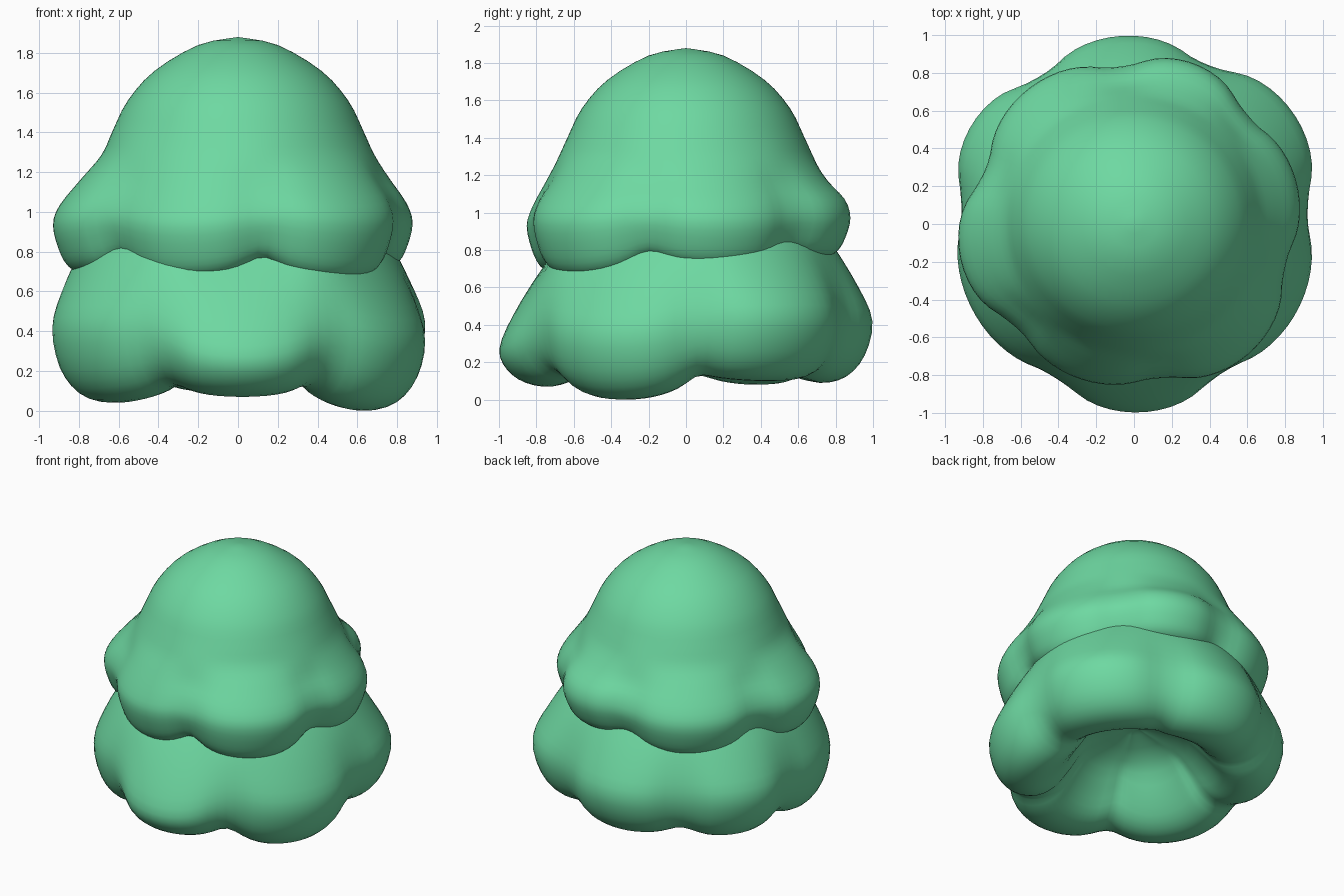
import bpy, bmesh, math

if "Cube" in bpy.data.objects:
    bpy.data.objects.remove(bpy.data.objects["Cube"])

leaf = bpy.data.materials.new("leaf green")
leaf.diffuse_color = (0.155, 0.69, 0.36, 1)
leaf.use_nodes = True
leaf.node_tree.nodes["Principled BSDF"].inputs["Base Color"].default_value = leaf.diffuse_color


def smooth_path(pts, steps=3):
    """Catmull-Rom samples through (radius, height) points."""
    out = []
    for i in range(len(pts) - 1):
        p0, p1 = pts[max(i - 1, 0)], pts[i]
        p2, p3 = pts[i + 1], pts[min(i + 2, len(pts) - 1)]
        for s in range(steps):
            t = s / steps
            out.append(tuple(0.5 * (2 * b + (c - a) * t + (2 * a - 5 * b + 4 * c - d) * t * t
                                    + (3 * b - a - 3 * c + d) * t ** 3)
                             for a, b, c, d in zip(p0, p1, p2, p3)))
    return out + [pts[-1]]


def raw_values(deg, lobes, dent):
    """Radius, widest height and bottom height at an angle; creased between lobes."""
    for a, b, *vals in lobes:
        d = (deg - a) % 360
        if d < b - a:
            u = 2 * d / (b - a) - 1
            w = max(0, 1 - abs(u) ** 2.2) ** 0.7
            return [lo + (hi - lo) * w for lo, hi in zip(dent, vals)]
    return dent


def lobe_values(deg, lobes, dent, blur):
    """The same values with the creases softened."""
    rows = [raw_values(deg + blur * k / 5, lobes, dent) for k in range(-5, 6)]
    return [sum(c) / len(rows) for c in zip(*rows)]


def make_tier(name, profile, lobes, dent, segs=96):
    bm = bmesh.new()
    columns = []
    for k in range(segs):
        deg = 360 * k / segs
        t = math.radians(deg)
        R, zw, _ = lobe_values(deg, lobes, dent, 8)
        zb = lobe_values(deg, lobes, dent, 4)[2]
        path = smooth_path(profile(R, zw, zb))
        if k == 0:
            top = bm.verts.new((0, 0, path[0][1]))
            under = bm.verts.new((0, 0, path[-1][1]))
        columns.append([top] + [bm.verts.new((r * math.cos(t), r * math.sin(t), max(z, 0)))
                                for r, z in path[1:-1]] + [under])
    for k in range(segs):
        a, b = columns[k], columns[(k + 1) % segs]
        for i in range(len(a) - 1):
            quad = [a[i], a[i + 1], b[i + 1], b[i]]
            bm.faces.new(list(dict.fromkeys(quad)))
    bmesh.ops.recalc_face_normals(bm, faces=bm.faces)
    for f in bm.faces:
        f.smooth = True
    me = bpy.data.meshes.new(name)
    bm.to_mesh(me)
    bm.free()
    me.materials.append(leaf)
    ob = bpy.data.objects.new(name, me)
    bpy.context.collection.objects.link(ob)
    return ob


# Lower foliage skirt: hollow underneath
def lower_profile(R, zw, zb):
    h = zw - zb
    return [(0, 1.2), (0.35, 1.15), (0.6, zw + 0.64), (0.775, zw + 0.42),
            (0.5 * R + 0.425, zw + 0.18), (R, zw), (0.96 * R, zw - 0.55 * h),
            (0.86 * R, zw - 0.9 * h), (0.72 * R, zb), (0.59 * R, zb + 0.05),
            (0.47 * R, zb + 0.18), (0.3, 0.42), (0, 0.52)]


# each lobe: start angle, end angle, radius, widest height, bottom height
make_tier("lower_foliage", lower_profile, [
    (5, 65, 1.03, 0.45, 0.10), (65, 123, 1.00, 0.42, 0.09),
    (123, 174, 1.01, 0.43, 0.08), (174, 243, 0.97, 0.41, 0.04),
    (243, 300, 1.00, 0.27, 0.07), (300, 365, 0.98, 0.34, 0.00)],
    (0.87, 0.42, 0.15))


# Upper foliage dome with its lobed rim
def upper_profile(R, zw, zb):
    h = zw - zb
    return [(0, 1.88), (0.2, 1.84), (0.42, 1.71), (0.555, 1.56), (0.63, 1.41),
            (0.685, 1.29), (0.34 + 0.48 * R, 1.17), (0.965 * R, zw + 0.1), (R, zw),
            (0.97 * R, zw - 0.5 * h), (0.92 * R, zw - 0.85 * h), (0.84 * R, zb),
            (0.74 * R, zb + 0.03), (0.5, zb + 0.12), (0, 0.95)]


make_tier("upper_foliage", upper_profile, [
    (44, 95, 0.91, 0.97, 0.76), (95, 161, 0.91, 0.93, 0.69),
    (161, 220, 0.94, 0.93, 0.69), (220, 280, 0.87, 0.92, 0.67),
    (280, 344, 0.92, 0.93, 0.66), (344, 404, 0.89, 0.94, 0.71)],
    (0.785, 0.99, 0.80))
